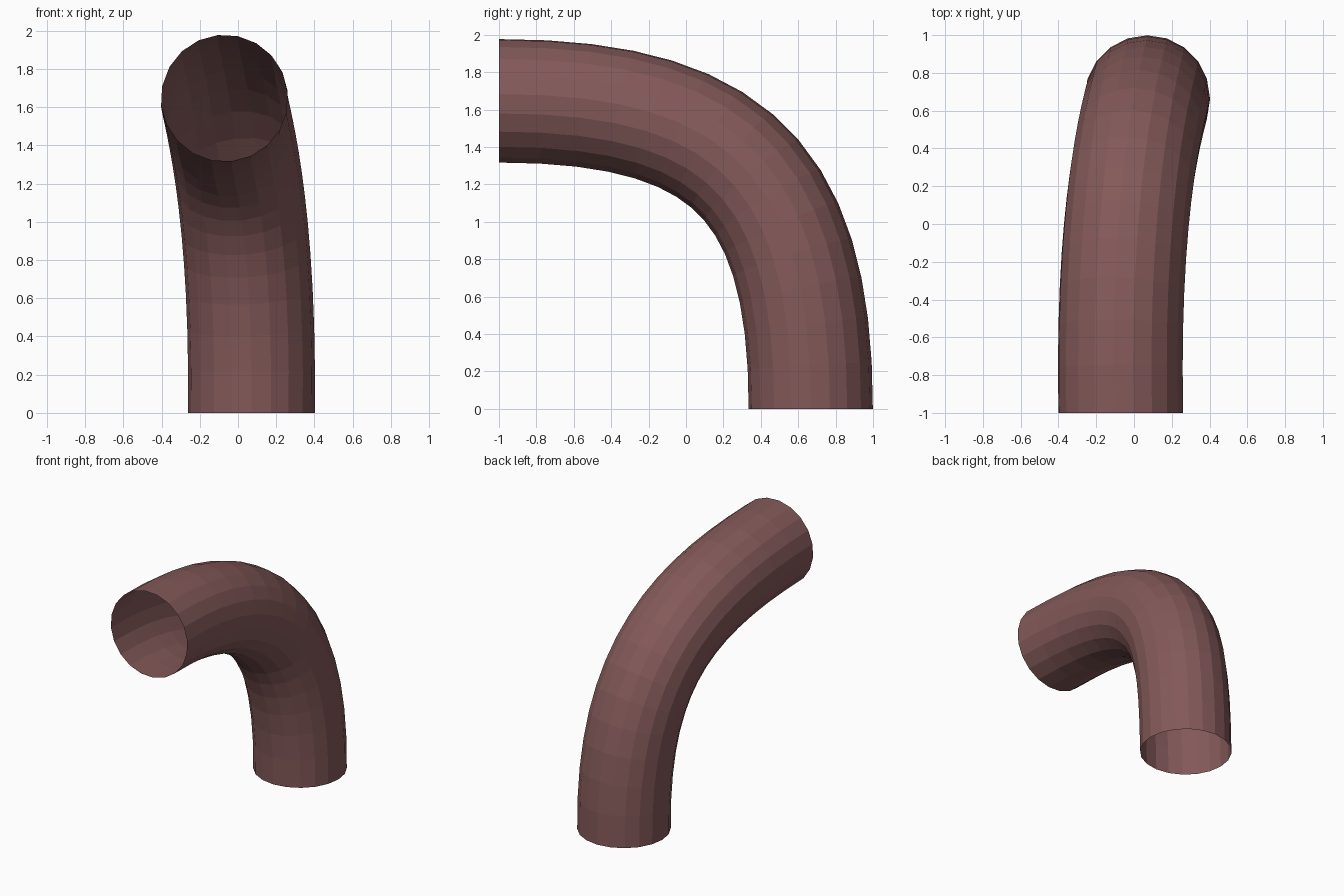
import bpy

if "Cube" in bpy.data.objects:
    bpy.data.objects.remove(bpy.data.objects["Cube"])

# Centre line: rises from the floor and bends forward, drifting slightly sideways
path = bpy.data.curves.new("bent_pipe", 'CURVE')
path.dimensions = '3D'
path.twist_mode = 'MINIMUM'
path.resolution_u = 15
path.bevel_depth = 0.332
path.bevel_resolution = 8      # 20-sided tube
path.use_fill_caps = False     # open at both ends
spline = path.splines.new('BEZIER')
spline.bezier_points.add(1)
ends = [((0.07, 0.667, 0), (0.07, 0.667, -0.5), (0.085, 0.667, 1.207)),
        ((-0.07, -1, 1.647), (-0.095, 0.244, 1.647), (-0.07, -1.5, 1.647))]
for p, (co, left, right) in zip(spline.bezier_points, ends):
    p.handle_left_type = p.handle_right_type = 'FREE'
    p.co, p.handle_left, p.handle_right = co, left, right
    p.radius = 1.0
curve = bpy.data.objects.new("pipe_path", path)
bpy.context.collection.objects.link(curve)

# Turn the swept tube into a flat-faced mesh
mesh = bpy.data.meshes.new_from_object(curve.evaluated_get(bpy.context.evaluated_depsgraph_get()))
bpy.data.objects.remove(curve)
mesh.name = "bent_pipe"
mesh.polygons.foreach_set("use_smooth", [False] * len(mesh.polygons))

# Keep the open ends exactly flat
for v in mesh.vertices:
    if v.co.z < 0.03:
        v.co.z = 0
    if v.co.y < -0.97:
        v.co.y = -1
pipe = bpy.data.objects.new("bent_pipe", mesh)
bpy.context.collection.objects.link(pipe)

# Dusty red-brown finish
mat = bpy.data.materials.new("red_brown")
mat.diffuse_color = (0.23, 0.1, 0.1, 1)
mat.use_nodes = True
mat.node_tree.nodes["Principled BSDF"].inputs["Base Color"].default_value = mat.diffuse_color
mesh.materials.clear()
mesh.materials.append(mat)
